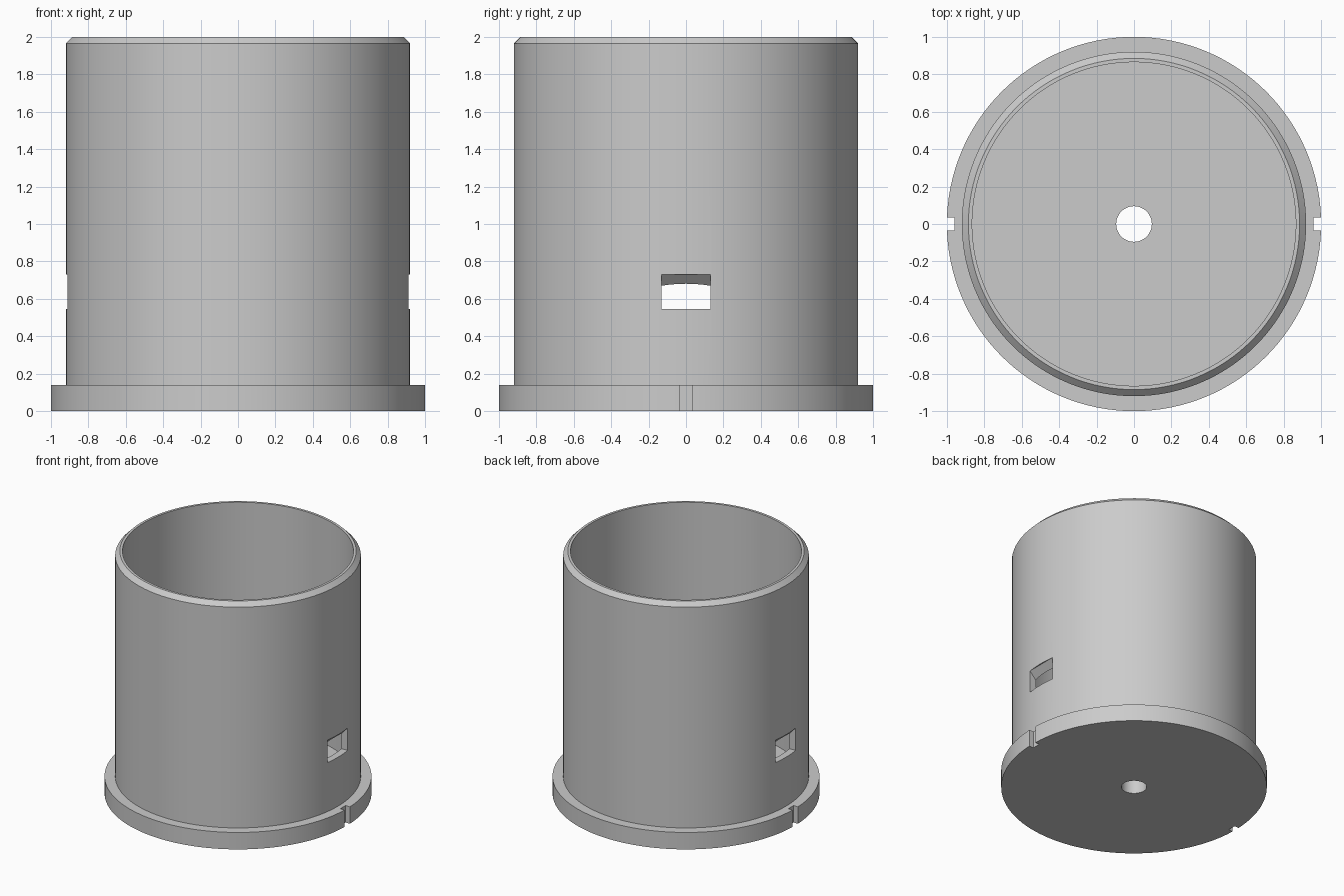
import bpy, bmesh, math

if "Cube" in bpy.data.objects:
    bpy.data.objects.remove(bpy.data.objects["Cube"])

SEGMENTS = 128

grey = bpy.data.materials.new("light grey")
grey.diffuse_color = (0.6, 0.6, 0.6, 1)
grey.use_nodes = True
grey.node_tree.nodes["Principled BSDF"].inputs["Base Color"].default_value = grey.diffuse_color


def make_object(name, bm):
    bmesh.ops.recalc_face_normals(bm, faces=bm.faces)
    mesh = bpy.data.meshes.new(name)
    bm.to_mesh(mesh)
    bm.free()
    mesh.materials.append(grey)
    obj = bpy.data.objects.new(name, mesh)
    bpy.context.collection.objects.link(obj)
    return obj


def lathe(name, profile):
    """Revolve a closed (radius, z) profile about the z axis."""
    bm = bmesh.new()
    rings = []
    for i in range(SEGMENTS):
        a = math.tau * i / SEGMENTS
        rings.append([bm.verts.new((r * math.cos(a), r * math.sin(a), z))
                      for r, z in profile])
    n = len(profile)
    for i in range(SEGMENTS):
        a, b = rings[i], rings[(i + 1) % SEGMENTS]
        for j in range(n):
            k = (j + 1) % n
            bm.faces.new((a[j], b[j], b[k], a[k]))
    return make_object(name, bm)


def prism(name, outline, half_width, side):
    """Extrude an (x, z) outline along y, on the +x or -x side."""
    bm = bmesh.new()
    near = [bm.verts.new((side * x, -half_width, z)) for x, z in outline]
    far = [bm.verts.new((side * x, half_width, z)) for x, z in outline]
    bm.faces.new(near)
    bm.faces.new(far)
    n = len(outline)
    for j in range(n):
        k = (j + 1) % n
        bm.faces.new((near[j], near[k], far[k], far[j]))
    return make_object(name, bm)


def cut(obj, cutter):
    cutter.hide_render = True
    mod = obj.modifiers.new("cut", 'BOOLEAN')
    mod.operation = 'DIFFERENCE'
    mod.solver = 'EXACT'
    mod.object = cutter
    bpy.context.view_layer.objects.active = obj
    bpy.ops.object.modifier_apply(modifier=mod.name)
    bpy.data.objects.remove(cutter)


# Flanged cup with a chamfered rim and a drain hole in its floor
cup = lathe("flanged_cup", [
    (0.095, 0), (1, 0), (1, 0.14), (0.92, 0.14), (0.92, 1.965),
    (0.885, 2), (0.865, 2), (0.865, 0.14), (0.095, 0.14)])

for side in (1, -1):
    # Wall window with a sloped upper edge
    cut(cup, prism("window_cutter", [
        (0.7, 0.545), (1.1, 0.545), (1.1, 0.73), (0.911, 0.73),
        (0.855, 0.67), (0.7, 0.67)], 0.132, side))
    # Key notch in the flange
    cut(cup, prism("notch_cutter", [
        (0.96, -0.1), (1.1, -0.1), (1.1, 0.3), (0.96, 0.3)], 0.034, side))

# Smooth round walls with crisp edges
bpy.ops.object.select_all(action='DESELECT')
cup.select_set(True)
bpy.context.view_layer.objects.active = cup
bpy.ops.object.shade_smooth_by_angle(angle=math.radians(25))
